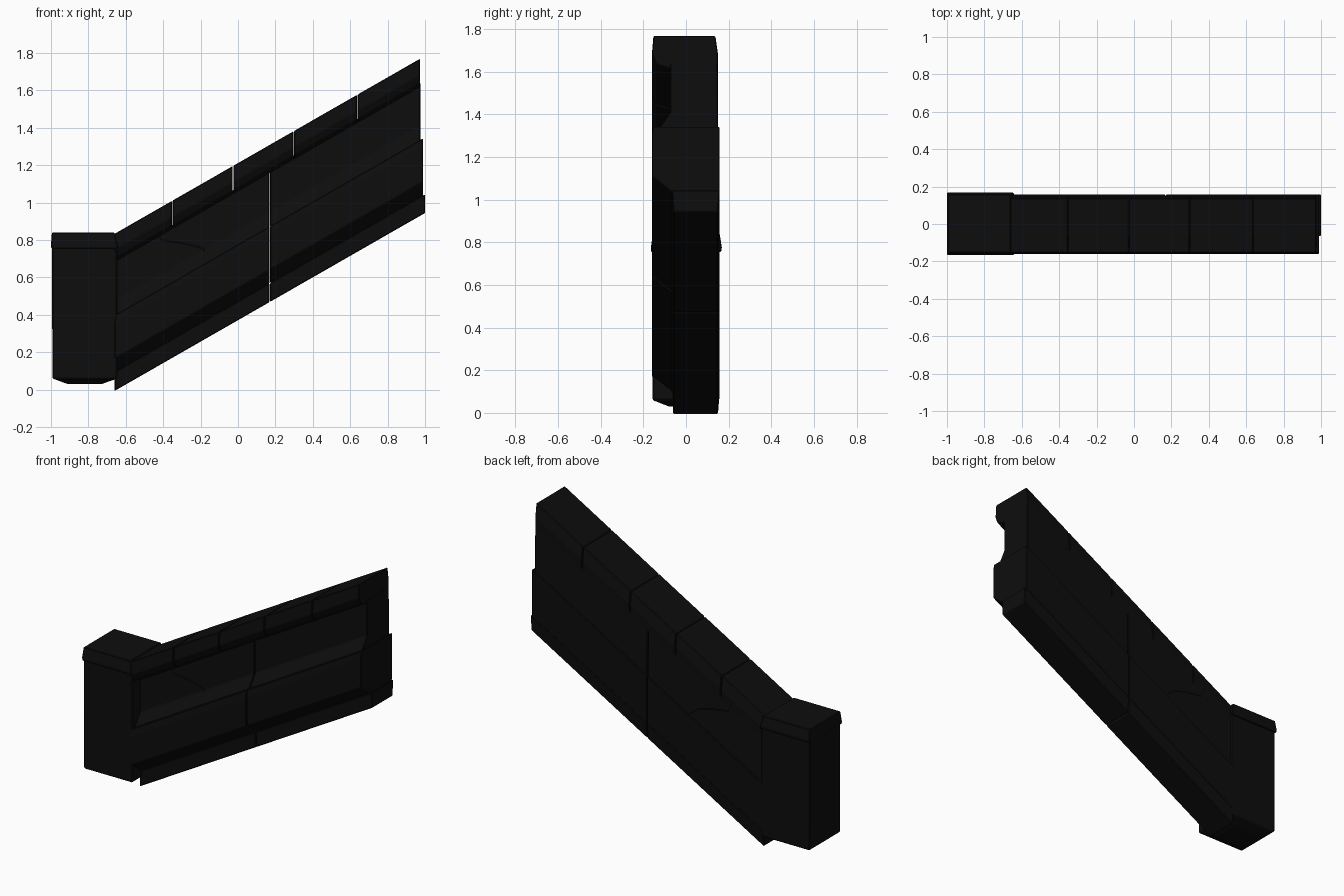
import bpy, bmesh
from mathutils import Vector

cube = bpy.data.objects.get("Cube")
if cube:
    bpy.data.objects.remove(cube, do_unlink=True)


def make_material(name, value):
    mat = bpy.data.materials.new(name)
    mat.use_nodes = True
    color = (value, value, value, 1)
    mat.diffuse_color = color
    node = mat.node_tree.nodes["Principled BSDF"]
    node.inputs["Base Color"].default_value = color
    node.inputs["Roughness"].default_value = 0.9
    return mat


STONE = make_material("black stone", 0.004)
CRACK = make_material("deep black", 0.001)
SLOPE = 0.573
START = -0.64
JOINT = 0.17


def base_z(x):
    return 0.005 + SLOPE * (x - START)


def finish(bm, name, bevel=0.0, mat=STONE):
    bmesh.ops.recalc_face_normals(bm, faces=bm.faces)
    mesh = bpy.data.meshes.new(name)
    bm.to_mesh(mesh)
    bm.free()
    mesh.materials.append(mat)
    ob = bpy.data.objects.new(name, mesh)
    bpy.context.collection.objects.link(ob)
    if bevel:
        mod = ob.modifiers.new("worn edges", "BEVEL")
        mod.width = bevel
        mod.segments = 1
        mod.limit_method = "ANGLE"
    return ob


def sloped_block(name, profile, x0, x1, bevel=0.004):
    """Extrude a (y, height) profile along the slope with upright ends."""
    bm = bmesh.new()
    ends = [[bm.verts.new((x, y, base_z(x) + h)) for y, h in profile] for x in (x0, x1)]
    for ring in ends:
        bm.faces.new(ring)
    n = len(profile)
    for i in range(n):
        j = (i + 1) % n
        bm.faces.new((ends[0][i], ends[0][j], ends[1][j], ends[1][i]))
    return finish(bm, name, bevel)


def stacked_block(name, levels, bevel=0.0):
    """Join rectangles (x0, x1, y0, y1, z) from bottom to top."""
    bm = bmesh.new()
    rings = [[bm.verts.new(p) for p in ((a, c, z), (b, c, z), (b, d, z), (a, d, z))]
             for a, b, c, d, z in levels]
    bm.faces.new(rings[0])
    bm.faces.new(rings[-1])
    for low, high in zip(rings, rings[1:]):
        for i in range(4):
            j = (i + 1) % 4
            bm.faces.new((low[i], low[j], high[j], high[i]))
    return finish(bm, name, bevel)


# Wall courses, each laid as a lower and an upper stone
plinth = [(-0.06, 0), (0.15, 0), (0.158, 0.1), (-0.065, 0.1)]
moulding = [(-0.065, 0.1), (0.158, 0.1), (0.158, 0.405), (-0.155, 0.405),
            (-0.16, 0.36), (-0.16, 0.175)]
panel = [(-0.13, 0.4), (0.15, 0.4), (0.148, 0.71), (-0.075, 0.71), (-0.075, 0.48)]
courses = {"plinth": (plinth, 1.0), "moulding": (moulding, 0.99), "panel": (panel, 0.975)}
for name, (profile, end) in courses.items():
    sloped_block("lower_" + name, profile, START - 0.02, JOINT - 0.002)
    sloped_block("upper_" + name, profile, JOINT + 0.002, end)

# Coping stones along the top of the wall
coping = [(-0.075, 0.69), (0.148, 0.69), (0.15, 0.755), (0.138, 0.84),
          (-0.153, 0.84), (-0.16, 0.755), (-0.14, 0.71)]
cuts = [-0.665, -0.35, -0.025, 0.3, 0.64, 0.977]
for i, (a, b) in enumerate(zip(cuts, cuts[1:])):
    sloped_block(f"coping_stone_{i + 1}", coping, a, b - 0.004)

# Newel post with a tapered foot and a cap
stacked_block("post_body", [
    (-0.91, -0.73, -0.08, 0.09, 0.03),
    (-0.992, -0.645, -0.157, 0.157, 0.06),
    (-0.995, -0.645, -0.157, 0.157, 0.77)], 0.006)
stacked_block("post_cap", [
    (-0.998, -0.64, -0.165, 0.165, 0.755),
    (-1.0, -0.645, -0.165, 0.168, 0.775),
    (-0.995, -0.66, -0.155, 0.158, 0.84)], 0.004)

# Jagged crack on both faces of the panel
path = [Vector(p) for p in ((-0.44, 0.875), (-0.41, 0.8), (-0.3, 0.785), (-0.2, 0.76), (-0.14, 0.715))]
for side, y in (("front", -0.078), ("back", 0.152)):
    bm = bmesh.new()
    rows = [[bm.verts.new((p.x, y, p.y + dz)) for dz in (-0.006, 0.006)] for p in path]
    for a, b in zip(rows, rows[1:]):
        bm.faces.new((a[0], b[0], b[1], a[1]))
    finish(bm, side + "_crack", 0, CRACK)
